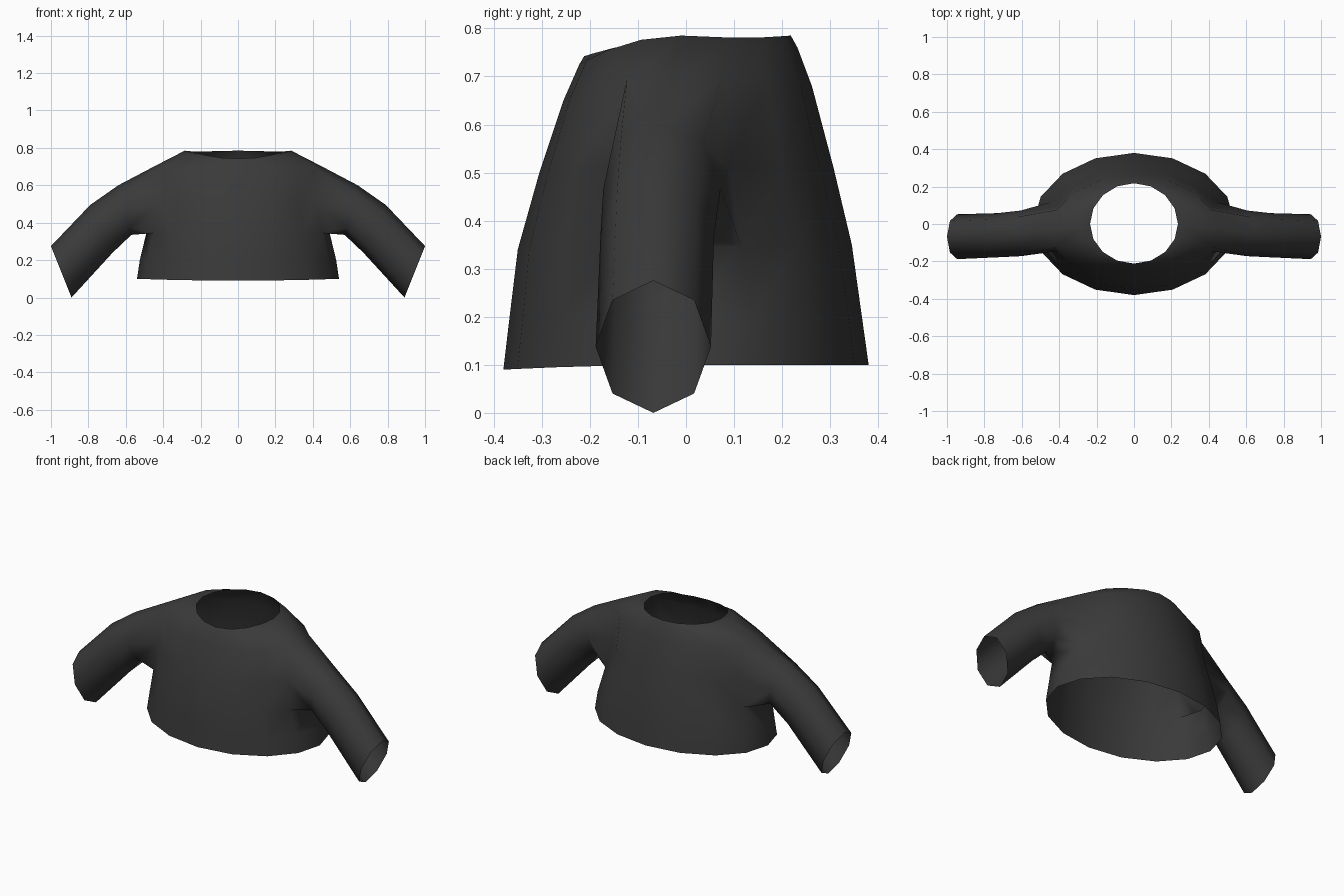
import bpy, bmesh, math
from mathutils import Vector

if "Cube" in bpy.data.objects:
    bpy.data.objects.remove(bpy.data.objects["Cube"])

cloth = bpy.data.materials.new("charcoal cloth")
cloth.diffuse_color = (0.042, 0.042, 0.042, 1)
cloth.use_nodes = True
cloth.node_tree.nodes["Principled BSDF"].inputs["Base Color"].default_value = cloth.diffuse_color

# Body rows, hem to neck: half width, front depth, back depth, side y shift, z front, z side, z back
ROWS = [
    (0.54, 0.38, 0.38, 0.0, 0.09, 0.10, 0.10),
    (0.525, 0.367, 0.366, 0.0, 0.20, 0.20, 0.20),
    (0.49, 0.35, 0.345, -0.02, 0.34, 0.345, 0.35),
    (0.455, 0.305, 0.307, -0.035, 0.50, 0.51, 0.51),
    (0.45, 0.255, 0.262, -0.03, 0.65, 0.70, 0.68),
    (0.285, 0.222, 0.232, -0.01, 0.725, 0.785, 0.76),
    (0.235, 0.212, 0.218, 0.0, 0.742, 0.777, 0.785),
]
# Sleeve rings: top x, top z, bottom x, bottom z, centre y, half width
SLEEVE = [
    (0.64, 0.60, 0.57, 0.335, -0.05, 0.122),
    (0.79, 0.495, 0.67, 0.24, -0.06, 0.118),
    (1.00, 0.275, 0.89, 0.00, -0.068, 0.12),
]

bm = bmesh.new()

# Right half of the body, nine points per row from front to back
body = []
for rx, yf, yb, ys, zf, zs, zb in ROWS:
    row = []
    for j in range(9):
        a = math.pi * j / 8
        c, s = math.cos(a), math.sin(a)
        depth, z_end = (yf, zf) if j <= 4 else (yb, zb)
        x = 0.0 if j in (0, 8) else rx * s
        row.append(bm.verts.new((x, -c * depth + ys * s * s, z_end + (zs - z_end) * s * s)))
    body.append(row)
for r in range(len(body) - 1):
    for j in range(8):
        if r in (2, 3) and j in (3, 4):
            continue  # armhole
        bm.faces.new((body[r][j], body[r][j + 1], body[r + 1][j + 1], body[r + 1][j]))

# Sleeve grown from the armhole edge
ring = [body[r][j] for r, j in
        ((4, 4), (4, 5), (3, 5), (2, 5), (2, 4), (2, 3), (3, 3), (4, 3))]
for tx, tz, bx, bz, yc, w in SLEEVE:
    mid = Vector(((tx + bx) / 2, yc, (tz + bz) / 2))
    up = Vector(((tx - bx) / 2, 0, (tz - bz) / 2))
    new = []
    for i in range(8):
        t = math.tau * i / 8
        new.append(bm.verts.new(mid + up * math.cos(t) + Vector((0, w * math.sin(t), 0))))
    for i in range(8):
        k = (i + 1) % 8
        bm.faces.new((ring[k], ring[i], new[i], new[k]))
    ring = new

for f in bm.faces:
    f.smooth = True

mesh = bpy.data.meshes.new("cropped_sweater")
bm.to_mesh(mesh)
bm.free()
mesh.materials.append(cloth)
sweater = bpy.data.objects.new("cropped_sweater", mesh)
bpy.context.collection.objects.link(sweater)

# Left half
mirror = sweater.modifiers.new("mirror", 'MIRROR')
mirror.use_axis[0] = True
mirror.use_clip = True
mirror.merge_threshold = 0.001
